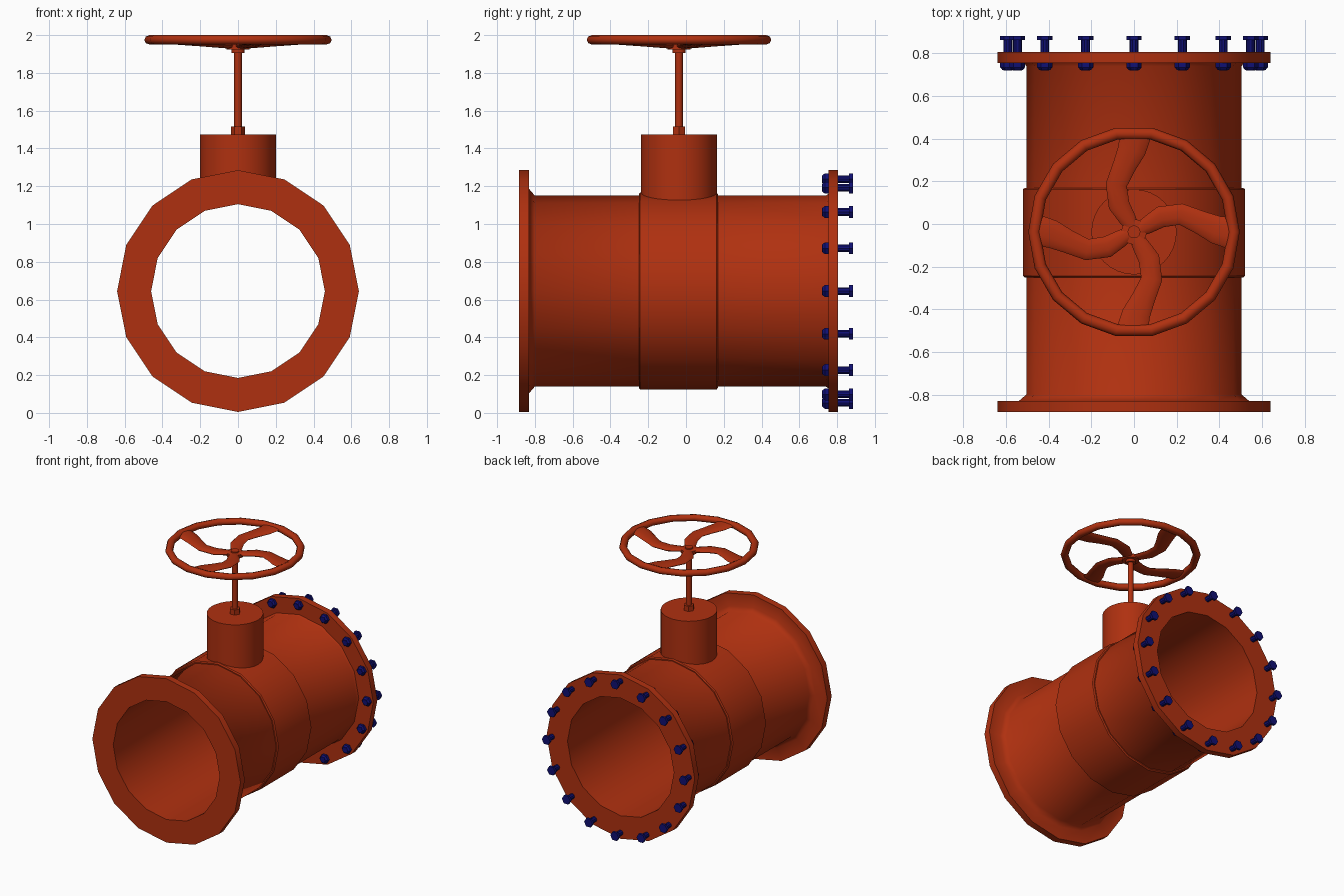
import bpy, bmesh, math
from mathutils import Matrix, Vector

if "Cube" in bpy.data.objects:
    bpy.data.objects.remove(bpy.data.objects["Cube"], do_unlink=True)


def material(name, color):
    m = bpy.data.materials.new(name)
    m.use_nodes = True
    m.diffuse_color = color
    m.node_tree.nodes["Principled BSDF"].inputs["Base Color"].default_value = color
    return m


RED = material("red paint", (0.43, 0.03, 0.005, 1))
BLUE = material("blue steel", (0.005, 0.005, 0.17, 1))

AXIS_Z = 0.645      # height of the pipe axis
STEM_Y = -0.037     # position of the stem along the pipe
ALONG_PIPE = Matrix.Translation((0, 0, AXIS_Z)) @ Matrix.Rotation(-math.pi / 2, 4, "X")
ALONG_STEM = Matrix.Translation((0, STEM_Y, 0))


def finish(name, bm, mat, angle=30):
    bmesh.ops.recalc_face_normals(bm, faces=bm.faces)
    mesh = bpy.data.meshes.new(name)
    bm.to_mesh(mesh)
    bm.free()
    mesh.materials.append(mat)
    ob = bpy.data.objects.new(name, mesh)
    bpy.context.collection.objects.link(ob)
    bpy.ops.object.select_all(action="DESELECT")
    ob.select_set(True)
    bpy.context.view_layer.objects.active = ob
    bpy.ops.object.shade_smooth_by_angle(angle=math.radians(angle))
    return ob


def bridge(bm, a, b):
    n = len(a)
    for i in range(n):
        bm.faces.new((a[i], a[(i + 1) % n], b[(i + 1) % n], b[i]))


def lathe(bm, profile, sides, matrix, closed=False):
    """Turn (radius, height) points around local z; cap the ends or close the loop."""
    rings = []
    for r, h in profile:
        rings.append([bm.verts.new(matrix @ Vector((r * math.cos(t), r * math.sin(t), h)))
                      for t in (math.tau * i / sides for i in range(sides))])
    for a, b in zip(rings, rings[1:]):
        bridge(bm, a, b)
    if closed:
        bridge(bm, rings[-1], rings[0])
    else:
        bm.faces.new(rings[0])
        bm.faces.new(rings[-1])


def turned(name, profile, sides, matrix, closed=False, angle=30):
    bm = bmesh.new()
    lathe(bm, profile, sides, matrix, closed)
    return finish(name, bm, RED, angle)


# Pipe with a flange at each end, hollow right through
turned("pipe_body", [
    (0.46, -0.883), (0.64, -0.883), (0.64, -0.83), (0.54, -0.83), (0.505, -0.80),
    (0.505, 0.74), (0.515, 0.755), (0.64, 0.755), (0.64, 0.806), (0.46, 0.806),
], 16, ALONG_PIPE, closed=True, angle=50)

# Raised collar around the middle
turned("collar", [
    (0.49, -0.25), (0.513, -0.25), (0.521, -0.243), (0.521, 0.162),
    (0.513, 0.169), (0.49, 0.169),
], 16, ALONG_PIPE, closed=True)

# Bonnet, stem and stem fittings
turned("bonnet", [(0.2, 1.11), (0.2, 1.475)], 32, ALONG_STEM)
turned("stem_nut", [(0.038, 1.47), (0.038, 1.515)], 6, ALONG_STEM)
turned("stem", [(0.02, 1.47), (0.02, 1.95)], 16, ALONG_STEM)
turned("wheel_hub", [
    (0.035, 1.905), (0.035, 1.924), (0.06, 1.924), (0.06, 1.952),
    (0.03, 1.955), (0.03, 1.965),
], 16, ALONG_STEM)

# Handwheel rim
tube = [(0.468 + 0.028 * math.cos(t), 1.975 + 0.025 * math.sin(t))
        for t in (math.tau * i / 8 for i in range(8))]
turned("wheel_rim", tube, 18, ALONG_STEM, closed=True, angle=50)

# Curved spokes: x, y, half width along one spoke
path = [(-0.005, 0.02, 0.03), (-0.03, 0.06, 0.04), (-0.07, 0.125, 0.05),
        (-0.083, 0.22, 0.05), (-0.045, 0.31, 0.055), (-0.01, 0.385, 0.066),
        (0.005, 0.455, 0.075)]
bm = bmesh.new()
for k in range(4):
    turn = ALONG_STEM @ Matrix.Rotation(k * math.pi / 2, 4, "Z")
    rings = []
    for i, (x, y, w) in enumerate(path):
        before, after = path[max(i - 1, 0)], path[min(i + 1, len(path) - 1)]
        along = Vector((after[0] - before[0], after[1] - before[1], 0)).normalized()
        side = Vector((along.y, -along.x, 0))
        center = Vector((x, y, 1.94 + 0.075 * y))
        rings.append([bm.verts.new(turn @ (center + side * w * math.cos(t)
                                           + Vector((0, 0, 0.015 * math.sin(t)))))
                      for t in (math.tau * j / 10 for j in range(10))])
    for a, b in zip(rings, rings[1:]):
        bridge(bm, a, b)
    bm.faces.new(rings[0])
    bm.faces.new(rings[-1])
finish("wheel_spokes", bm, RED, 60)

# Ring of bolts through the back flange: shank, head and nut
bm = bmesh.new()
for k in range(16):
    t = math.tau * k / 16
    place = ALONG_PIPE @ Matrix.Translation((0.592 * math.cos(t), 0.592 * math.sin(t), 0))
    lathe(bm, [(0.021, 0.72), (0.021, 0.87)], 10, place)
    lathe(bm, [(0.036, 0.864), (0.036, 0.883)], 6, place)
    lathe(bm, [(0.025, 0.722), (0.036, 0.735), (0.036, 0.757)], 6, place)
finish("flange_bolts", bm, BLUE)
